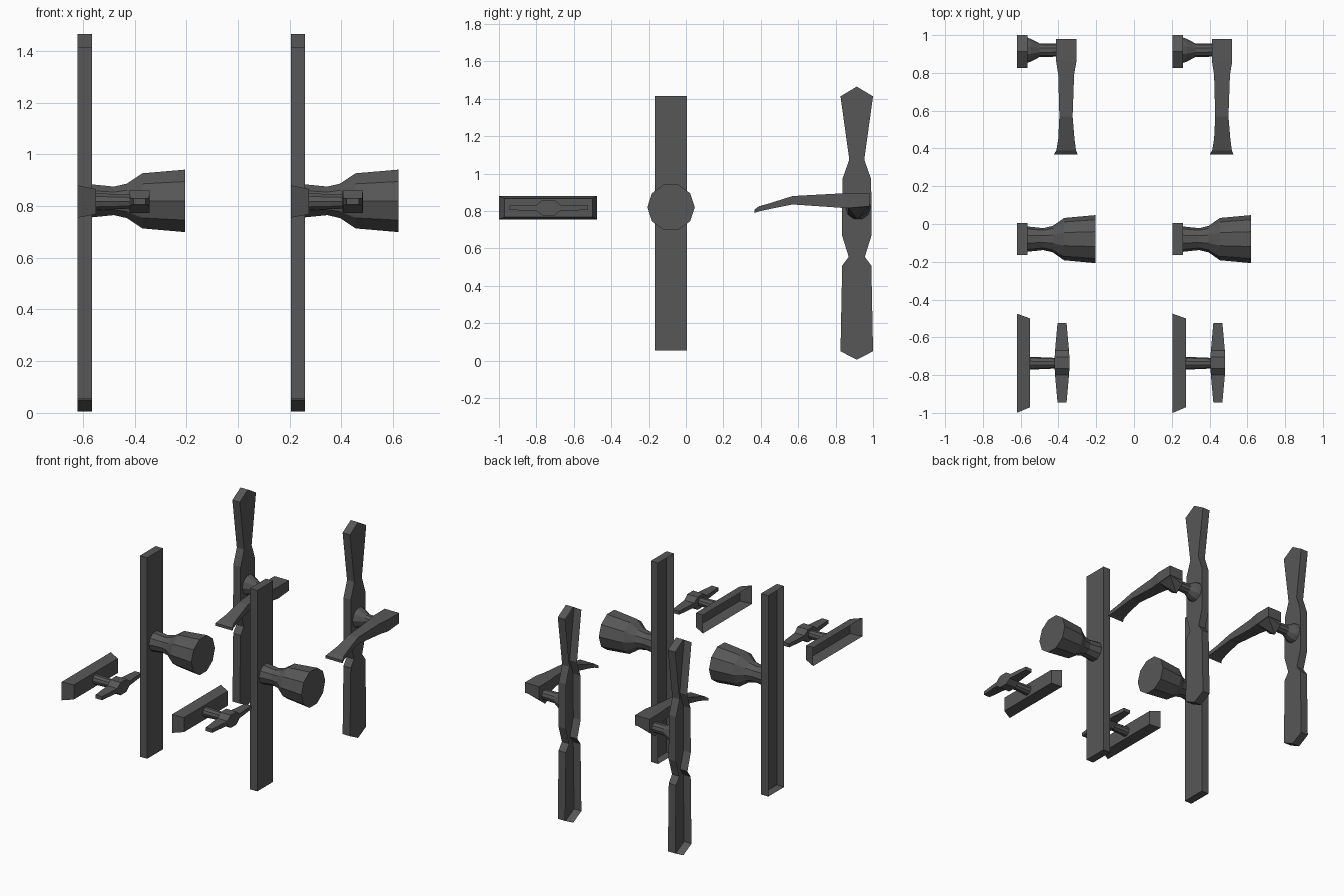
import bpy, bmesh, math

if "Cube" in bpy.data.objects:
    bpy.data.objects.remove(bpy.data.objects["Cube"])

metal = bpy.data.materials.new("dark_grey_metal")
metal.diffuse_color = (0.095, 0.095, 0.095, 1)
metal.use_nodes = True
metal.node_tree.nodes["Principled BSDF"].inputs["Base Color"].default_value = metal.diffuse_color

BACK = -0.62      # x of the plate backs of the left set
STEP = 0.825      # distance to the identical right set


def finish(name, bm, fix=True):
    """Store the mesh and place it once in each of the two sets."""
    if fix:
        bmesh.ops.recalc_face_normals(bm, faces=bm.faces)
    me = bpy.data.meshes.new(name)
    bm.to_mesh(me)
    bm.free()
    me.materials.append(metal)
    for side, dx in (("left", 0), ("right", STEP)):
        ob = bpy.data.objects.new(f"{name}_{side}", me)
        ob.location.x = dx
        bpy.context.collection.objects.link(ob)


def skin(bm, rings, caps=True):
    rings = [[bm.verts.new(p) for p in r] for r in rings]
    n = len(rings[0])
    for a, b in zip(rings, rings[1:]):
        for i in range(n):
            j = (i + 1) % n
            bm.faces.new((a[i], a[j], b[j], b[i]))
    bm.faces.new(rings[-1])
    if caps:
        bm.faces.new(rings[0][::-1])


def plate(name, back, front, x1):
    """Hollow backplate, open towards the door; outlines are (y, z)."""
    bm = bmesh.new()
    skin(bm, [[(BACK, y, z) for y, z in back],
              [(x1, y, z) for y, z in front]], caps=False)
    finish(name, bm, fix=False)


def turned(name, y, z, profile, sides=10):
    """Solid turned about an x axis; profile is (x, radius)."""
    bm = bmesh.new()
    angles = [2 * math.pi * i / sides for i in range(sides)]
    skin(bm, [[(x, y + r * math.cos(a), z + r * math.sin(a)) for a in angles]
              for x, r in profile])
    finish(name, bm)


def bar(name, sections):
    """Rectangular sections lofted along y: (y, x0, x1, z0, z1)."""
    bm = bmesh.new()
    skin(bm, [[(x0, y, z0), (x1, y, z0), (x1, y, z1), (x0, y, z1)]
              for y, x0, x1, z0, z1 in sections])
    finish(name, bm)


def rect(y0, y1, z0, z1):
    return [(y0, z0), (y1, z0), (y1, z1), (y0, z1)]


# Round knob on a long plate
long_plate = rect(-0.165, 0.005, 0.055, 1.415)
plate("knob_plate", long_plate, long_plate, -0.565)
turned("round_knob", -0.08, 0.82,
       [(-0.565, 0.067), (-0.48, 0.058), (-0.43, 0.07),
        (-0.37, 0.112), (-0.205, 0.127)])

# T-shaped thumb turn on a short tapered plate
plate("turn_plate", rect(-1.0, -0.475, 0.755, 0.88),
      rect(-0.97, -0.5, 0.768, 0.866), -0.55)
turned("turn_stem", -0.737, 0.817, [(-0.55, 0.034), (-0.41, 0.028)])
half = [(0.21, 0.024, 0.012), (0.065, 0.037, 0.015), (0.031, 0.039, 0.043)]
turn = [(-s * d, w, h) for s, hs in ((1, half), (-1, half[::-1])) for d, w, h in hs]
bar("turn_bar", [(-0.735 + d, -0.381 - w, -0.381 + w, 0.817 - h, 0.817 + h)
                 for d, w, h in turn])

# Lever plate with a waisted, pointed outline
right_edge = [(0.0, 0.005), (0.087, 0.05), (0.078, 0.508), (0.043, 0.555),
              (0.079, 0.67), (0.077, 0.97), (0.04, 1.075), (0.087, 1.413),
              (0.0, 1.465)]
outline = [(0.913 + w, z) for w, z in right_edge]
outline += [(0.913 - w, z) for w, z in right_edge[-2:0:-1]]
plate("lever_plate", outline, outline, -0.565)
turned("lever_stem", 0.92, 0.82,
       [(-0.565, 0.067), (-0.545, 0.06), (-0.5, 0.036), (-0.40, 0.034)])

# Lever arm with a flared tip
bar("lever_arm", [
    (0.367, -0.425, -0.298, 0.79, 0.808),
    (0.39, -0.411, -0.307, 0.798, 0.825),
    (0.45, -0.401, -0.315, 0.811, 0.842),
    (0.57, -0.395, -0.325, 0.835, 0.88),
    (0.79, -0.401, -0.317, 0.82, 0.892),
    (0.86, -0.412, -0.305, 0.815, 0.895),
    (0.98, -0.412, -0.305, 0.825, 0.895)])

# Wedge under the lever hub, sloping back to the stem
bm = bmesh.new()
for p in [(-0.305, 0.865, 0.82), (-0.305, 0.978, 0.83), (-0.412, 0.865, 0.82),
          (-0.412, 0.978, 0.83), (-0.412, 0.865, 0.785), (-0.412, 0.917, 0.755),
          (-0.412, 0.975, 0.80)]:
    bm.verts.new(p)
bmesh.ops.convex_hull(bm, input=bm.verts)
finish("lever_hub_wedge", bm)
